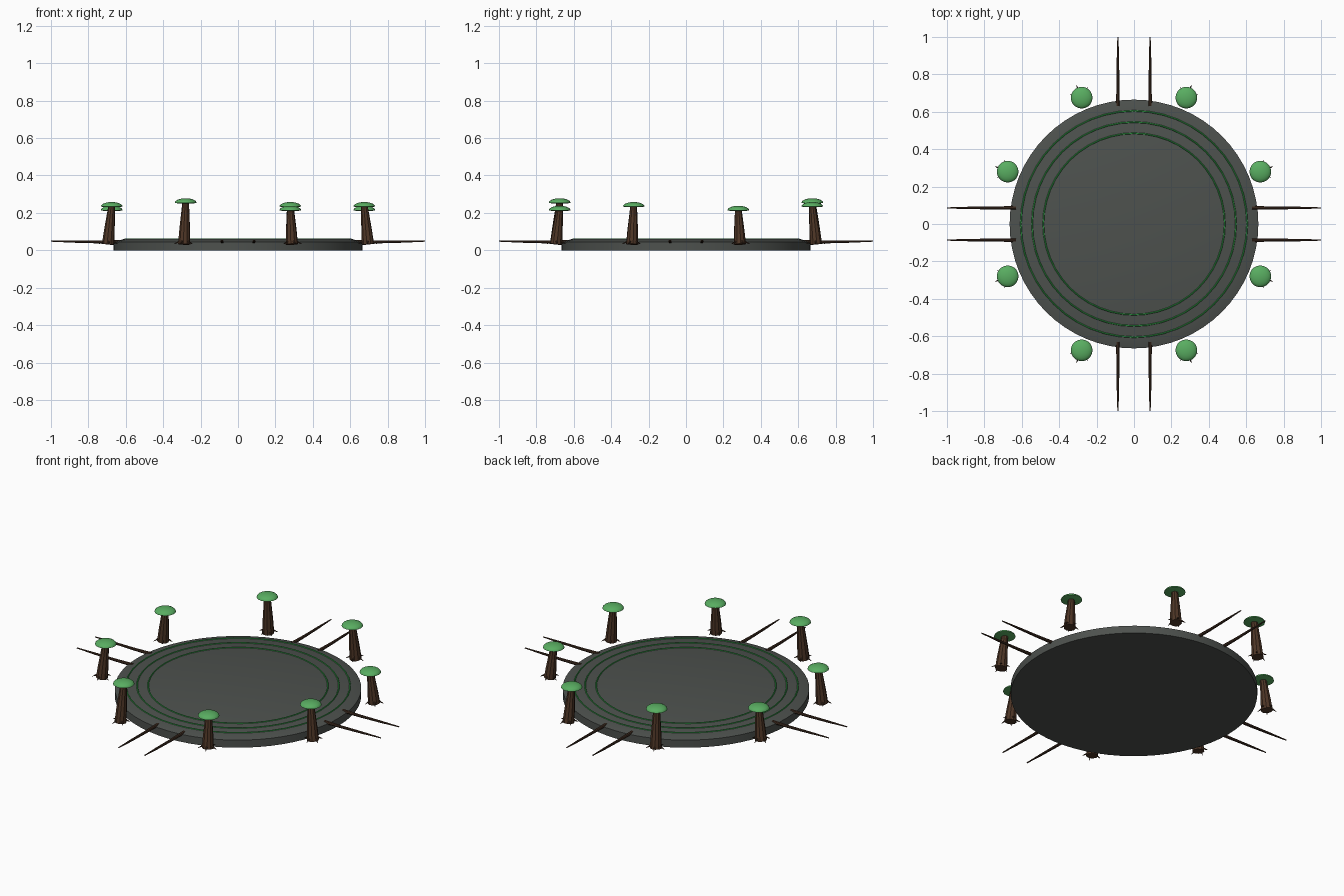
import bpy, bmesh, math
from mathutils import Vector

if "Cube" in bpy.data.objects:
    bpy.data.objects.remove(bpy.data.objects["Cube"])


def mat(name, col):
    m = bpy.data.materials.new(name)
    m.diffuse_color = (*col, 1)
    m.use_nodes = True
    m.node_tree.nodes["Principled BSDF"].inputs["Base Color"].default_value = m.diffuse_color
    return m


STONE = mat("dark stone", (0.075, 0.083, 0.076))
GREEN = mat("glowing green", (0.03, 0.34, 0.06))
LEAF = mat("cap green", (0.10, 0.42, 0.12))
BARK = mat("bark brown", (0.075, 0.036, 0.019))
TWIG = mat("dark twig brown", (0.055, 0.028, 0.016))


def finish(name, bm, material, smooth=True):
    bmesh.ops.recalc_face_normals(bm, faces=bm.faces)
    me = bpy.data.meshes.new(name)
    bm.to_mesh(me)
    bm.free()
    ob = bpy.data.objects.new(name, me)
    bpy.context.collection.objects.link(ob)
    me.materials.append(material)
    if smooth:
        bpy.ops.object.select_all(action='DESELECT')
        ob.select_set(True)
        bpy.context.view_layer.objects.active = ob
        bpy.ops.object.shade_smooth_by_angle(angle=math.radians(35))
    return ob


def lathe(name, profile, material, segs, at=(0, 0, 0), closed=False):
    """Spin (radius, z) points around the z axis; radius 0 makes a pole."""
    bm = bmesh.new()
    vs = [bm.verts.new((r + at[0], at[1], z + at[2])) for r, z in profile]
    pairs = list(zip(vs, vs[1:])) + ([(vs[-1], vs[0])] if closed else [])
    edges = [bm.edges.new(p) for p in pairs]
    bmesh.ops.spin(bm, geom=vs + edges, cent=at, axis=(0, 0, 1),
                   angle=math.tau, steps=segs, use_merge=True)
    bmesh.ops.remove_doubles(bm, verts=bm.verts, dist=1e-5)
    return finish(name, bm, material)


def add_tube(bm, points, radii, segs=8):
    """Round tube through points with one radius each."""
    rings = []
    d = (Vector(points[-1]) - Vector(points[0])).normalized()
    side = d.orthogonal().normalized()
    up = d.cross(side)
    for p, r in zip(points, radii):
        rings.append([bm.verts.new(Vector(p) + r * (math.cos(a) * side + math.sin(a) * up))
                      for a in (math.tau * i / segs for i in range(segs))])
    for a, b in zip(rings, rings[1:]):
        for i in range(segs):
            j = (i + 1) % segs
            bm.faces.new((a[i], a[j], b[j], b[i]))
    bm.faces.new(rings[0])
    bm.faces.new(rings[-1])


# Round platform with a sloped rim
lathe("platform", [(0, 0), (0.665, 0), (0.665, 0.045), (0.61, 0.06), (0, 0.06)], STONE, 64)

# Thin glowing rings on the top
for i, r in enumerate((0.485, 0.545, 0.605)):
    prof = [(r + 0.004 * math.cos(a), 0.06 + 0.004 * math.sin(a))
            for a in (math.tau * k / 6 for k in range(6))]
    lathe(f"ring_{i + 1}", prof, GREEN, 48, closed=True)

# Eight leaning trunks with roots and flat caps; heights cycle in threes
for i in range(8):
    ang = math.radians(22.5 + 45 * i)
    top = 0.238 + 0.02 * (i % 3)
    out = Vector((math.cos(ang), math.sin(ang), 0))
    foot = out * 0.752 + Vector((0, 0, 0.032))
    head = out * 0.731 + Vector((0, 0, top - 0.02))

    bm = bmesh.new()
    add_tube(bm, [foot.lerp(head, t) for t in (0, 0.35, 0.7, 1)],
             (0.033, 0.029, 0.023, 0.018), 10)
    finish(f"trunk_{i + 1}", bm, BARK)

    bm = bmesh.new()
    for k in range(5):
        a = ang + math.tau * k / 5
        d = Vector((math.cos(a), math.sin(a), 0))
        add_tube(bm, [foot + d * 0.02 + Vector((0, 0, 0.018)),
                      foot + d * 0.053 + Vector((0, 0, 0.002))], (0.007, 0.001), 6)
    finish(f"roots_{i + 1}", bm, TWIG)

    dome = [(0.058 * math.cos(t), 0.024 * math.sin(t))
            for t in (math.pi / 2 * k / 6 for k in range(6))]
    lathe(f"cap_{i + 1}", [(0, -0.004), (0.045, -0.003)] + dome + [(0, 0.024)], LEAF, 20,
          at=(out.x * 0.731, out.y * 0.731, top - 0.024))

# Pairs of tapering branches on the four sides
for q in range(4):
    a = q * math.pi / 2
    d = Vector((math.cos(a), math.sin(a), 0))
    s = Vector((-d.y, d.x, 0))
    for sign in (-1, 1):
        bm = bmesh.new()
        pts = [d * r + s * (0.086 * sign) + Vector((0, 0, z))
               for r, z in ((0.63, 0.046), (0.75, 0.045), (0.88, 0.047), (1.0, 0.049))]
        add_tube(bm, pts, (0.01, 0.008, 0.0065, 0.003), 8)
        finish(f"branch_{q + 1}_{'a' if sign < 0 else 'b'}", bm, TWIG)
